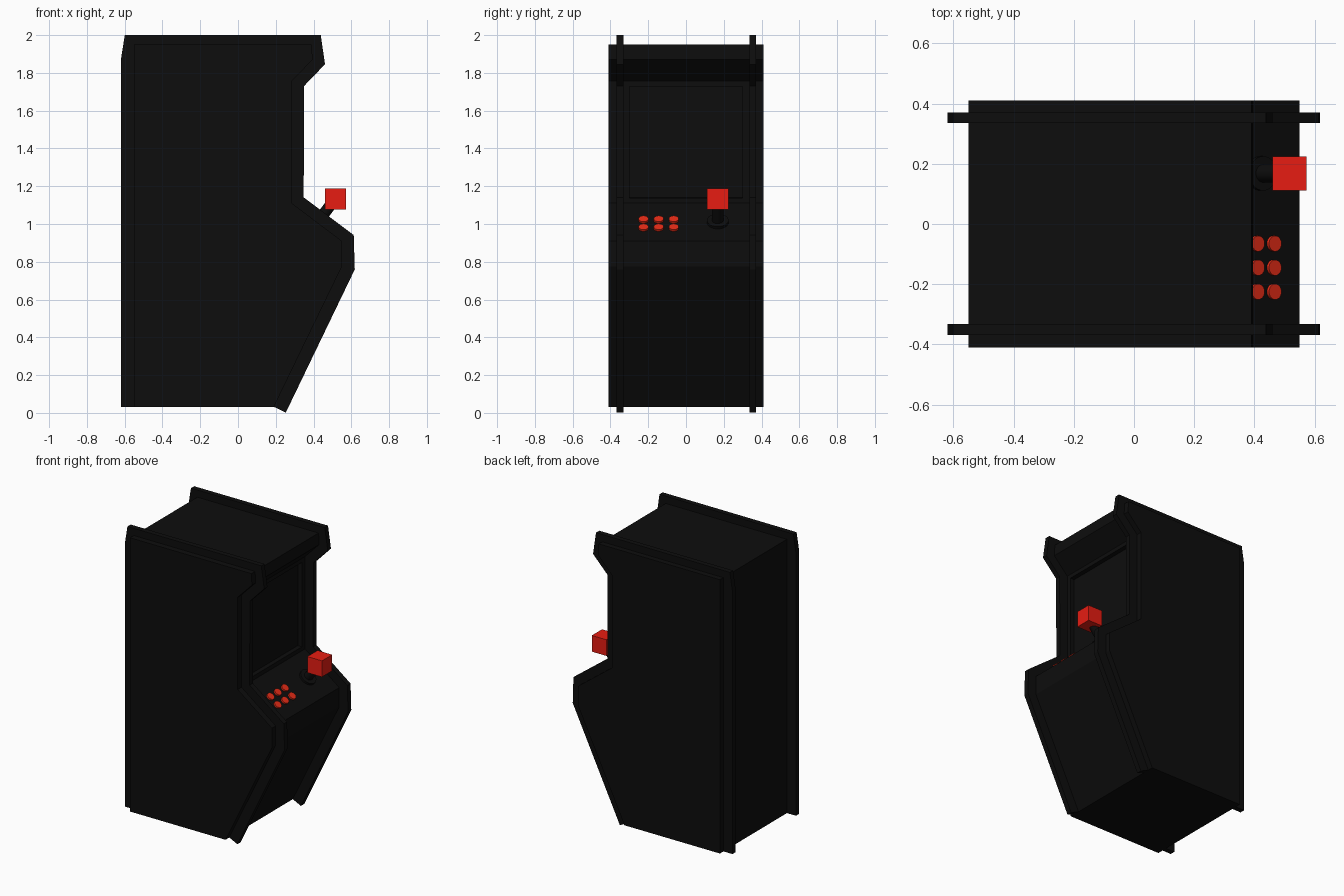
import bpy, bmesh
from mathutils import Vector

if "Cube" in bpy.data.objects:
    bpy.data.objects.remove(bpy.data.objects["Cube"])

# Side profile (x, z) from the front foot, up the front, over the top, down the back
PROFILE = [(0.19, 0.032), (0.55, 0.775), (0.55, 0.91), (0.285, 1.11), (0.285, 1.757),
           (0.395, 1.87), (0.39, 1.95), (-0.55, 1.95), (-0.55, 1.87), (-0.55, 0.032)]
HALF = 0.41
TRIM = 0.07


def material(name, rgb):
    m = bpy.data.materials.new(name)
    m.diffuse_color = (*rgb, 1)
    m.use_nodes = True
    m.node_tree.nodes["Principled BSDF"].inputs["Base Color"].default_value = m.diffuse_color
    return m


BLACK = material("black", (0.004, 0.004, 0.004))
RED = material("red", (0.8, 0.012, 0.006))
BUTTON_RED = material("button_red", (0.8, 0.025, 0.008))


def finish(bm, name, mat):
    bmesh.ops.recalc_face_normals(bm, faces=bm.faces[:])
    mesh = bpy.data.meshes.new(name)
    bm.to_mesh(mesh)
    bm.free()
    mesh.materials.append(mat)
    obj = bpy.data.objects.new(name, mesh)
    bpy.context.collection.objects.link(obj)
    return obj


# Cabinet body: extruded profile with a recessed screen
bm = bmesh.new()
side = bm.faces.new([bm.verts.new((x, -HALF, z)) for x, z in PROFILE])
new = bmesh.ops.extrude_face_region(bm, geom=[side], use_keep_orig=True)["geom"]
bmesh.ops.translate(bm, vec=(0, 2 * HALF, 0),
                    verts=[v for v in new if isinstance(v, bmesh.types.BMVert)])
bmesh.ops.recalc_face_normals(bm, faces=bm.faces[:])
screen = next(f for f in bm.faces if len(f.verts) == 4
              and all(abs(v.co.x - 0.285) < 1e-4 for v in f.verts))
bmesh.ops.inset_individual(bm, faces=[screen], thickness=0.04)
for v in screen.verts:
    v.co.y = 0.30 if v.co.y > 0 else -0.30
bmesh.ops.inset_individual(bm, faces=[screen], thickness=0.002)
for v in screen.verts:
    v.co.x -= 0.03
finish(bm, "cabinet_body", BLACK)


# Raised edge trim: profile pushed outward along averaged normals, open at the bottom
def outward(i):
    pts = [Vector(p) for p in PROFILE]
    normals = []
    for a, b in ((i - 1, i), (i, i + 1)):
        if a >= 0 and b < len(pts):
            d = (pts[b] - pts[a]).normalized()
            normals.append(Vector((d.y, -d.x)))
    return pts[i] + sum(normals, Vector((0, 0))).normalized() * TRIM


def edge_trim(name, y0, y1):
    bm = bmesh.new()
    rings = []
    for i, (x, z) in enumerate(PROFILE):
        o = outward(i)
        rings.append([bm.verts.new(c) for c in
                      ((x, y0, z), (o.x, y0, o.y), (o.x, y1, o.y), (x, y1, z))])
    for a, b in zip(rings, rings[1:]):
        for k in range(3):
            bm.faces.new((a[k], a[k + 1], b[k + 1], b[k]))
    bm.faces.new(rings[0])
    bm.faces.new(rings[-1])
    finish(bm, name, BLACK)


edge_trim("edge_trim_left", -0.368, -0.332)
edge_trim("edge_trim_right", 0.335, 0.371)

# Control panel frame: direction down the slope and its normal
top, low = Vector((0.285, 0, 1.11)), Vector((0.55, 0, 0.91))
slope = (low - top).normalized()
normal = Vector((-slope.z, 0, slope.x))


def panel_point(x, y):
    p = top + slope * ((x - top.x) / slope.x)
    return Vector((p.x, y, p.z))


def panel_cylinder(name, base, radius, height, mat, sides=32, sunk=0.01):
    """Cylinder standing on the control panel, slightly sunk into it."""
    bpy.ops.mesh.primitive_cylinder_add(
        vertices=sides, radius=radius, depth=height + sunk,
        location=base + normal * (height - sunk) / 2,
        rotation=normal.to_track_quat('Z', 'Y').to_euler())
    obj = bpy.context.object
    obj.name = name
    obj.data.materials.append(mat)
    bpy.ops.object.shade_smooth_by_angle()


# Buttons: two rows of three
for r, x in enumerate((0.406, 0.462)):
    for c, y in enumerate((-0.225, -0.145, -0.065)):
        panel_cylinder(f"button_{r}_{c}", panel_point(x, y), 0.026, 0.012, BUTTON_RED)

# Joystick: base disc, shaft and cube grip
stick = panel_point(0.42, 0.168)
panel_cylinder("joystick_base", stick, 0.057, 0.015, BLACK)
panel_cylinder("joystick_shaft", stick, 0.03, 0.13, BLACK)
bpy.ops.mesh.primitive_cube_add(size=1, location=(0.516, 0.168, 1.132))
grip = bpy.context.object
grip.name = "joystick_grip"
grip.scale = (0.113, 0.113, 0.113)
grip.data.materials.append(RED)
